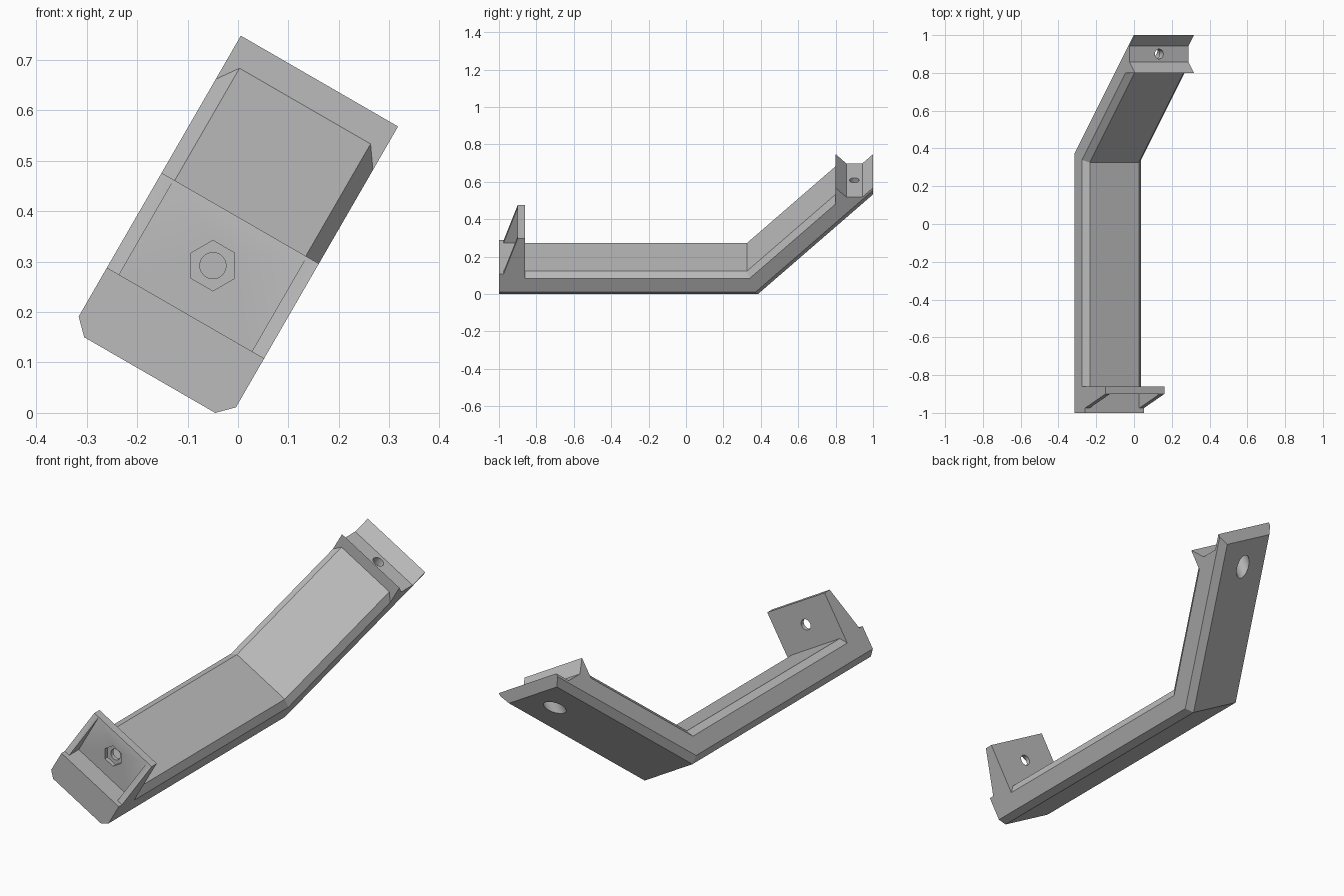
import bpy, bmesh
from math import cos, sin, radians, tau, sqrt
from mathutils import Matrix, Vector

cube = bpy.data.objects.get("Cube")
if cube:
    bpy.data.objects.remove(cube, do_unlink=True)

WIDTH, THICK, BEND, CHAMFER = 0.36, 0.142, 0.385, 0.03
HALF = WIDTH / 2
LIP, FLOOR = 0.673, 0.616      # clamp lip tips and groove floor
PLATE_TOP = 0.359
POSE = Matrix.Translation((-0.175, 0, 0.075)) @ Matrix.Rotation(radians(30), 4, 'Y')

grey = bpy.data.materials.new("plain grey")
grey.use_nodes = True
grey.diffuse_color = (0.5, 0.5, 0.5, 1)
grey.node_tree.nodes["Principled BSDF"].inputs["Base Color"].default_value = (0.5, 0.5, 0.5, 1)


def loft(name, rings):
    """Closed solid through rings of matching points."""
    bm = bmesh.new()
    loops = [[bm.verts.new(p) for p in ring] for ring in rings]
    n = len(loops[0])
    for a, b in zip(loops, loops[1:]):
        for i in range(n):
            j = (i + 1) % n
            bm.faces.new((a[i], a[j], b[j], b[i]))
    bm.faces.new(loops[0])
    bm.faces.new(loops[-1])
    bmesh.ops.recalc_face_normals(bm, faces=bm.faces)
    mesh = bpy.data.meshes.new(name)
    bm.to_mesh(mesh)
    bm.free()
    mesh.materials.append(grey)
    obj = bpy.data.objects.new(name, mesh)
    bpy.context.collection.objects.link(obj)
    obj.matrix_world = POSE
    return obj


def extrude(name, points, vector):
    pts = [Vector(p) for p in points]
    return loft(name, [pts, [p + Vector(vector) for p in pts]])


def along_arm(name, section, start, end):
    """Sweep a (u, height) section along the bent arm, cut square at both ends."""
    return loft(name, [
        [(u, start, h) for u, h in section],
        [(u, BEND - h * (sqrt(2) - 1), h) for u, h in section],
        [(u, end, end - BEND + h * sqrt(2)) for u, h in section]])


def ring(count, radius):
    return [(radius * cos(tau * i / count), radius * sin(tau * i / count)) for i in range(count)]


# Bent arm with front plate and grooved clamp, as one side profile
top_bend = BEND - THICK * (sqrt(2) - 1)
profile = [(-1, 0), (BEND, 0), (1, 1 - BEND), (1, LIP), (0.943, FLOOR), (0.857, FLOOR),
           (0.8, LIP), (0.8, 0.8 - BEND + THICK * sqrt(2)), (top_bend, THICK),
           (-0.86, THICK), (-0.86, PLATE_TOP), (-0.9, PLATE_TOP), (-0.975, THICK), (-1, THICK)]
bracket = extrude("bracket", [(-HALF, y, z) for y, z in profile], (WIDTH, 0, 0))

cutters = []
inner, outer, over = HALF - CHAMFER - 0.01, HALF + 0.01, CHAMFER + 0.01
for side in (-1, 1):
    # Chamfers along the upper and lower arm edges
    top = THICK + 0.01
    cutters.append(along_arm("top_chamfer", [(side * inner, top), (side * outer, top),
                   (side * outer, THICK - over)], -0.86, 0.8))
    cutters.append(along_arm("bottom_chamfer", [(side * inner, -0.01), (side * outer, -0.01),
                   (side * outer, over)], -1.1, 1.1))

# Pocket between the two gussets
pocket = HALF - 0.028
cutters.append(extrude("pocket", [(-pocket, -1.1, THICK), (pocket, -1.1, THICK),
               (pocket, -1.1, 0.5), (-pocket, -1.1, 0.5)], (0, 0.2, 0)))

# Nut recess and bolt hole in the front plate
middle = (THICK + PLATE_TOP) / 2
cutters.append(extrude("nut_recess", [(a, -0.95, middle + b) for a, b in ring(6, 0.05)], (0, 0.07, 0)))
cutters.append(extrude("plate_hole", [(a, -0.95, middle + b) for a, b in ring(32, 0.026)], (0, 0.15, 0)))

# Clamp bolt hole with a wider bore from below
cutters.append(extrude("clamp_hole", [(a, 0.9 + b, 0.4) for a, b in ring(32, 0.026)], (0, 0, 0.4)))
cutters.append(extrude("head_bore", [(a, 0.9 + b, 0.4) for a, b in ring(32, 0.042)], (0, 0, 0.175)))

bpy.context.view_layer.update()
bpy.ops.object.select_all(action='DESELECT')
bracket.select_set(True)
bpy.context.view_layer.objects.active = bracket
for cutter in cutters:
    cutter.hide_render = True
    cut = bracket.modifiers.new(cutter.name, 'BOOLEAN')
    cut.operation, cut.solver, cut.object = 'DIFFERENCE', 'EXACT', cutter
    bpy.ops.object.modifier_apply(modifier=cut.name)
    bpy.data.objects.remove(cutter, do_unlink=True)
bpy.ops.object.shade_smooth_by_angle(angle=radians(25))
